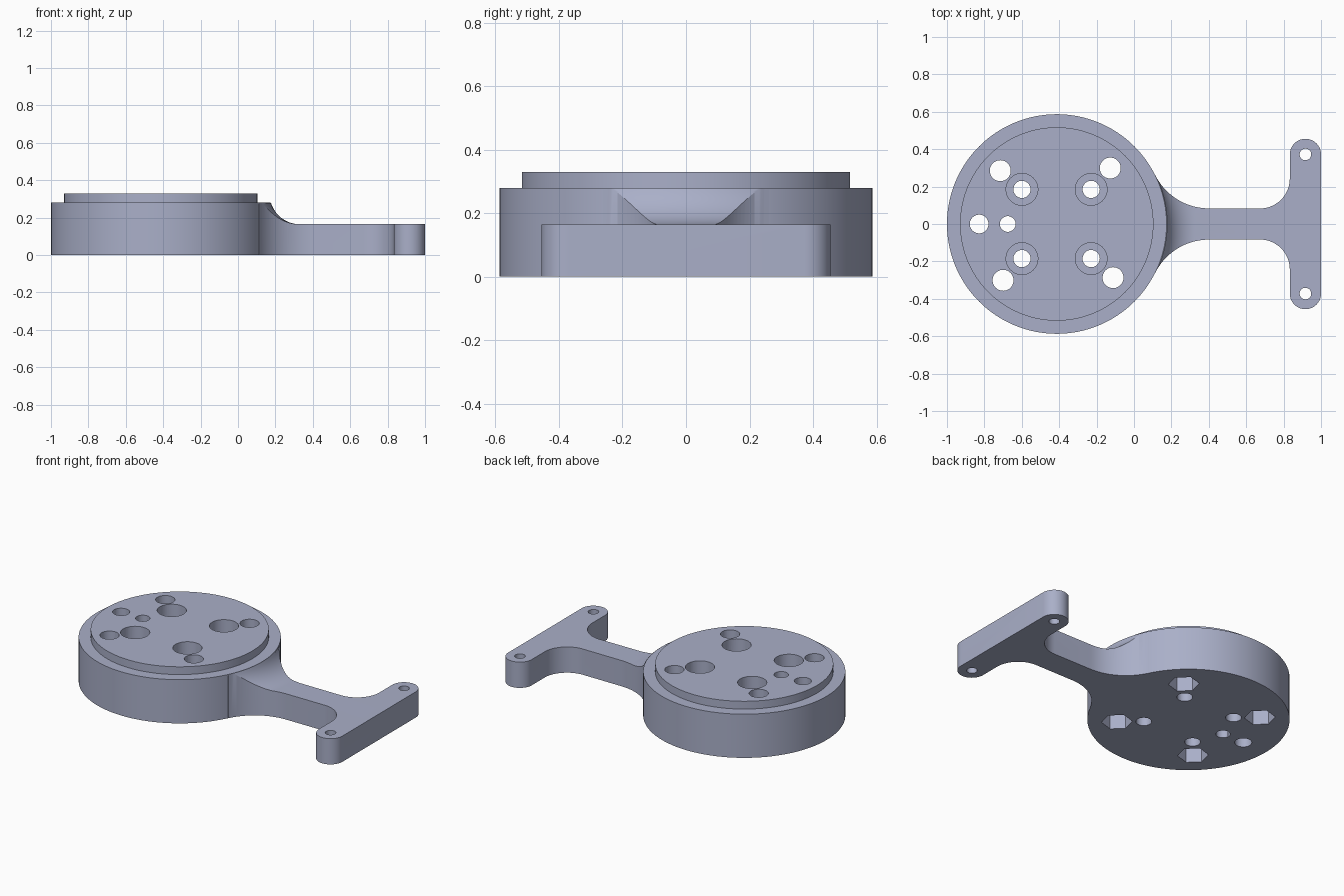
import bpy, bmesh, math
from math import cos, sin, pi, radians

if "Cube" in bpy.data.objects:
    bpy.data.objects.remove(bpy.data.objects["Cube"])

CX = -0.413          # centre of the round body
R = 0.587            # body radius
SEG = 160

metal = bpy.data.materials.new("slate grey")
metal.diffuse_color = (0.40, 0.43, 0.58, 1)
metal.use_nodes = True
metal.node_tree.nodes["Principled BSDF"].inputs["Base Color"].default_value = metal.diffuse_color


def finish(name, bm):
    bmesh.ops.recalc_face_normals(bm, faces=bm.faces)
    me = bpy.data.meshes.new(name)
    bm.to_mesh(me)
    bm.free()
    me.materials.append(metal)
    ob = bpy.data.objects.new(name, me)
    bpy.context.collection.objects.link(ob)
    return ob


def prism(name, pts, z0, z1):
    bm = bmesh.new()
    face = bm.faces.new([bm.verts.new((x, y, z0)) for x, y in pts])
    ext = bmesh.ops.extrude_face_region(bm, geom=[face])
    verts = [g for g in ext["geom"] if isinstance(g, bmesh.types.BMVert)]
    bmesh.ops.translate(bm, verts=verts, vec=(0, 0, z1 - z0))
    return finish(name, bm)


def arc(cx, cy, r, a0, a1, n):
    return [(cx + r * cos(radians(a0 + (a1 - a0) * i / n)),
             cy + r * sin(radians(a0 + (a1 - a0) * i / n))) for i in range(n + 1)]


def drill(name, x, y, r, z0, z1, n=40, turn=0):
    return prism(name, arc(x, y, r, turn, turn + 360, n)[:-1], z0, z1)


def lathe(name, profile):
    # closed solid: first and last profile points lie on the axis
    bm = bmesh.new()
    rings = []
    for r, z in profile:
        if r == 0:
            rings.append([bm.verts.new((CX, 0, z))] * SEG)
        else:
            rings.append([bm.verts.new((CX + r * cos(2 * pi * i / SEG),
                                        r * sin(2 * pi * i / SEG), z)) for i in range(SEG)])
    for a, b in zip(rings, rings[1:]):
        for i in range(SEG):
            j = (i + 1) % SEG
            bm.faces.new(list(dict.fromkeys((a[i], a[j], b[j], b[i]))))
    return finish(name, bm)


def boolean(ob, tool, op):
    mod = ob.modifiers.new(op, 'BOOLEAN')
    mod.operation, mod.solver, mod.object = op, 'EXACT', tool
    bpy.context.view_layer.objects.active = ob
    bpy.ops.object.modifier_apply(modifier=mod.name)
    bpy.data.objects.remove(tool, do_unlink=True)


# Round body with a raised lid step
body = lathe("round_body_with_arm", [(0, 0), (R, 0), (R, 0.28), (0.517, 0.28),
                                     (0.517, 0.33), (0, 0.33)])

# Arm outline: neck fillet, straight neck, fillet to crossbar, rounded crossbar end
half = arc(0.40, 0.403, 0.3195, 206.4, 270, 20)
half += arc(0.673, 0.243, 0.16, 270, 360, 16)
half += arc(0.9165, 0.372, 0.0835, 180, 0, 24)
half = [(-0.05, 0.2)] + half
arm = prism("arm", half + [(x, -y) for x, y in reversed(half)], 0, 0.5)

# Swept concave blend that lowers the arm from the body rim to its flat top
blend = [(R + 0.156 - 0.16 * cos(radians(a)) + 0.0, 0.325 - 0.16 * sin(radians(a)))
         for a in [17 + 73 * i / 14 for i in range(15)]]
envelope = lathe("envelope", [(0, -0.1), (1.6, -0.1), (1.6, 0.165)] + blend[::-1]
                 + [(0.575, 0.25), (0, 0.25)])
boolean(arm, envelope, 'INTERSECT')
boolean(body, arm, 'UNION')

# Outer bolt holes with hexagonal nut pockets underneath
for x, y in ((-0.715, 0.285), (-0.127, 0.299), (-0.70, -0.301), (-0.112, -0.287)):
    boolean(body, drill("hole", x, y, 0.056, -0.1, 0.5), 'DIFFERENCE')
    boolean(body, drill("nut_pocket", x, y, 0.09, -0.1, 0.15, 6, 136), 'DIFFERENCE')

# Inner bolt holes, counterbored from the top
for x in (-0.599, -0.229):
    for y in (-0.185, 0.185):
        boolean(body, drill("hole", x, y, 0.046, -0.1, 0.5), 'DIFFERENCE')
        boolean(body, drill("counterbore", x, y, 0.085, 0.165, 0.5), 'DIFFERENCE')

# Plain holes in the body and the crossbar ends
for x, y, r in ((-0.828, 0, 0.05), (-0.675, 0, 0.042),
                (0.9165, 0.372, 0.031), (0.9165, -0.372, 0.031)):
    boolean(body, drill("hole", x, y, r, -0.1, 0.5), 'DIFFERENCE')

bpy.ops.object.select_all(action='DESELECT')
body.select_set(True)
bpy.context.view_layer.objects.active = body
bpy.ops.object.shade_smooth_by_angle(angle=radians(25))
